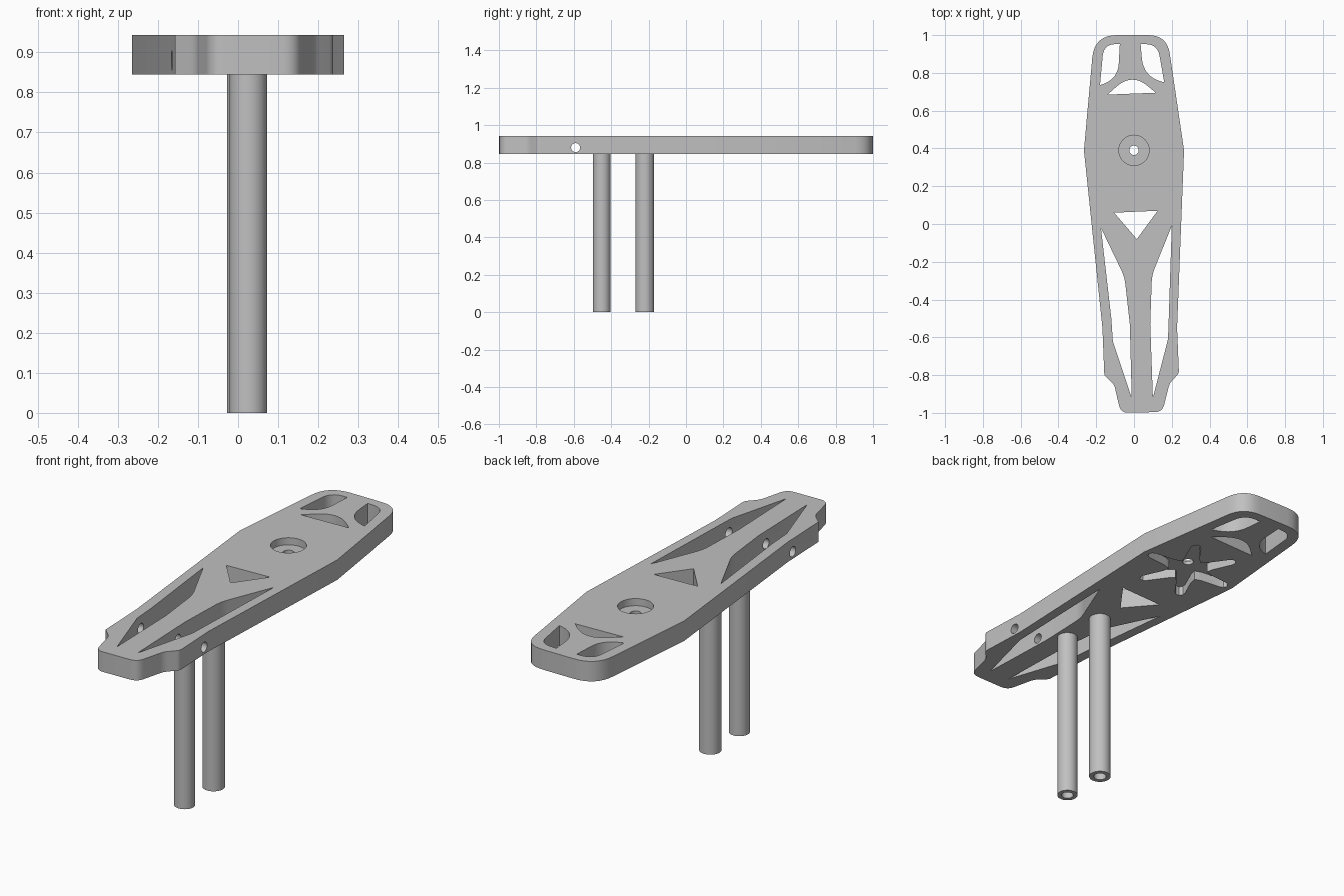
import bpy
import bmesh
from math import cos, sin, pi, radians
from mathutils import Vector, Matrix

if "Cube" in bpy.data.objects:
    bpy.data.objects.remove(bpy.data.objects["Cube"])

grey = bpy.data.materials.new("plain grey")
grey.use_nodes = True
colour = (0.53, 0.53, 0.53, 1)
grey.diffuse_color = colour
grey.node_tree.nodes["Principled BSDF"].inputs["Base Color"].default_value = colour

BOTTOM, TOP = 0.845, 0.943


def rounded(points, steps=8):
    """Replace each (x, y, trim) corner by a smooth curve of that trim length."""
    result = []
    for i, p in enumerate(points):
        corner = Vector(p[:2])
        if len(p) < 3:
            result.append(corner)
            continue
        before = Vector(points[i - 1][:2])
        after = Vector(points[(i + 1) % len(points)][:2])
        start = corner + (before - corner).normalized() * p[2]
        end = corner + (after - corner).normalized() * p[2]
        for k in range(steps + 1):
            t = k / steps
            result.append(start.lerp(corner, t).lerp(corner.lerp(end, t), t))
    return result


def prism(name, points, low, high):
    """Extrude a flat outline between two heights."""
    bm = bmesh.new()
    face = bm.faces.new([bm.verts.new((x, y, low)) for x, y in points])
    new = bmesh.ops.extrude_face_region(bm, geom=[face])["geom"]
    moved = [g for g in new if isinstance(g, bmesh.types.BMVert)]
    bmesh.ops.translate(bm, verts=moved, vec=(0, 0, high - low))
    bmesh.ops.recalc_face_normals(bm, faces=bm.faces)
    mesh = bpy.data.meshes.new(name)
    bm.to_mesh(mesh)
    bm.free()
    obj = bpy.data.objects.new(name, mesh)
    bpy.context.collection.objects.link(obj)
    mesh.materials.append(grey)
    return obj


def disc(x, y, radius, sides=40):
    angles = [2 * pi * k / sides for k in range(sides)]
    return [(x + radius * cos(a), y + radius * sin(a)) for a in angles]


def select(obj):
    bpy.ops.object.select_all(action="DESELECT")
    obj.select_set(True)
    bpy.context.view_layer.objects.active = obj


def cut(target, cutter):
    """Subtract the cutter and throw it away."""
    cutter.hide_render = True
    select(target)
    mod = target.modifiers.new("cut", "BOOLEAN")
    mod.operation = "DIFFERENCE"
    mod.solver = "EXACT"
    mod.object = cutter
    bpy.ops.object.modifier_apply(modifier=mod.name)
    bpy.data.objects.remove(cutter)


def finish(obj):
    select(obj)
    bpy.ops.object.shade_smooth_by_angle(angle=radians(25))


# Long plate with a rounded back end and a notched front end
outline = [
    (0.175, 1, 0.1), (0.265, 0.39), (0.228, -0.55), (0.238, -0.79, 0.015),
    (0.188, -0.845, 0.02), (0.15, -0.995, 0.04), (-0.07, -1, 0.04),
    (-0.105, -0.85, 0.02), (-0.157, -0.8), (-0.167, -0.55),
    (-0.265, 0.39), (-0.21, 1, 0.12),
]
plate = prism("plate", rounded(outline), BOTTOM, TOP)

# Openings right through the plate
openings = {
    "back_left_window": [(0.035, 0.953), (0.125, 0.95, 0.06), (0.16, 0.75),
                         (0.05, 0.78, 0.1)],
    "back_right_window": [(-0.075, 0.953), (-0.16, 0.95, 0.06), (-0.18, 0.735),
                          (-0.085, 0.77, 0.08)],
    "crescent": [(-0.14, 0.685), (-0.01, 0.8, 0.11), (0.115, 0.695)],
    "triangle": [(-0.105, 0.06), (0.125, 0.07), (0.015, -0.08)],
    "right_slit": [(-0.175, -0.02), (-0.05, -0.28, 0.04), (-0.022, -0.53),
                   (-0.012, -0.92), (-0.112, -0.62), (-0.12, -0.5)],
    "left_slit": [(0.2, -0.01), (0.095, -0.27, 0.04), (0.086, -0.53),
                  (0.1, -0.92), (0.18, -0.61), (0.184, -0.5)],
}
for name, points in openings.items():
    cut(plate, prism(name, rounded(points), BOTTOM - 0.1, TOP + 0.1))

# Pivot hole with a round recess on top
pivot = (0, 0.39)
cut(plate, prism("recess", disc(*pivot, 0.08), TOP - 0.035, TOP + 0.1))
cut(plate, prism("pivot_hole", disc(*pivot, 0.025), BOTTOM - 0.1, TOP + 0.1))

# Six-armed pocket underneath
arm = [(0.11, -0.034), (0.21, -0.024), (0.229, -0.016), (0.237, 0),
       (0.229, 0.016), (0.21, 0.024), (0.11, 0.034)]
star = []
for k in range(6):
    turn = Matrix.Rotation(k * pi / 3, 2)
    star += [turn @ Vector(p) + Vector(pivot) for p in arm]
    star.append(turn @ Vector((0.078, 0.045)) + Vector(pivot))
cut(plate, prism("pocket", star, BOTTOM - 0.1, BOTTOM + 0.045))

# Cross hole through both rails and the central web
drill = prism("cross_hole", disc(0, 0, 0.024), -0.5, 0.5)
drill.data.transform(Matrix.Translation((0, -0.59, 0.88)) @ Matrix.Rotation(pi / 2, 4, "Y"))
cut(plate, drill)
finish(plate)

# Two hollow posts hanging under the plate
for name, x, y, radius in (("front_post", 0.026, -0.45, 0.047),
                           ("rear_post", 0.022, -0.22, 0.05)):
    post = prism(name, disc(x, y, radius), 0, BOTTOM)
    cut(post, prism("bore", disc(x, y, radius * 0.58), -0.1, BOTTOM + 0.1))
    finish(post)
